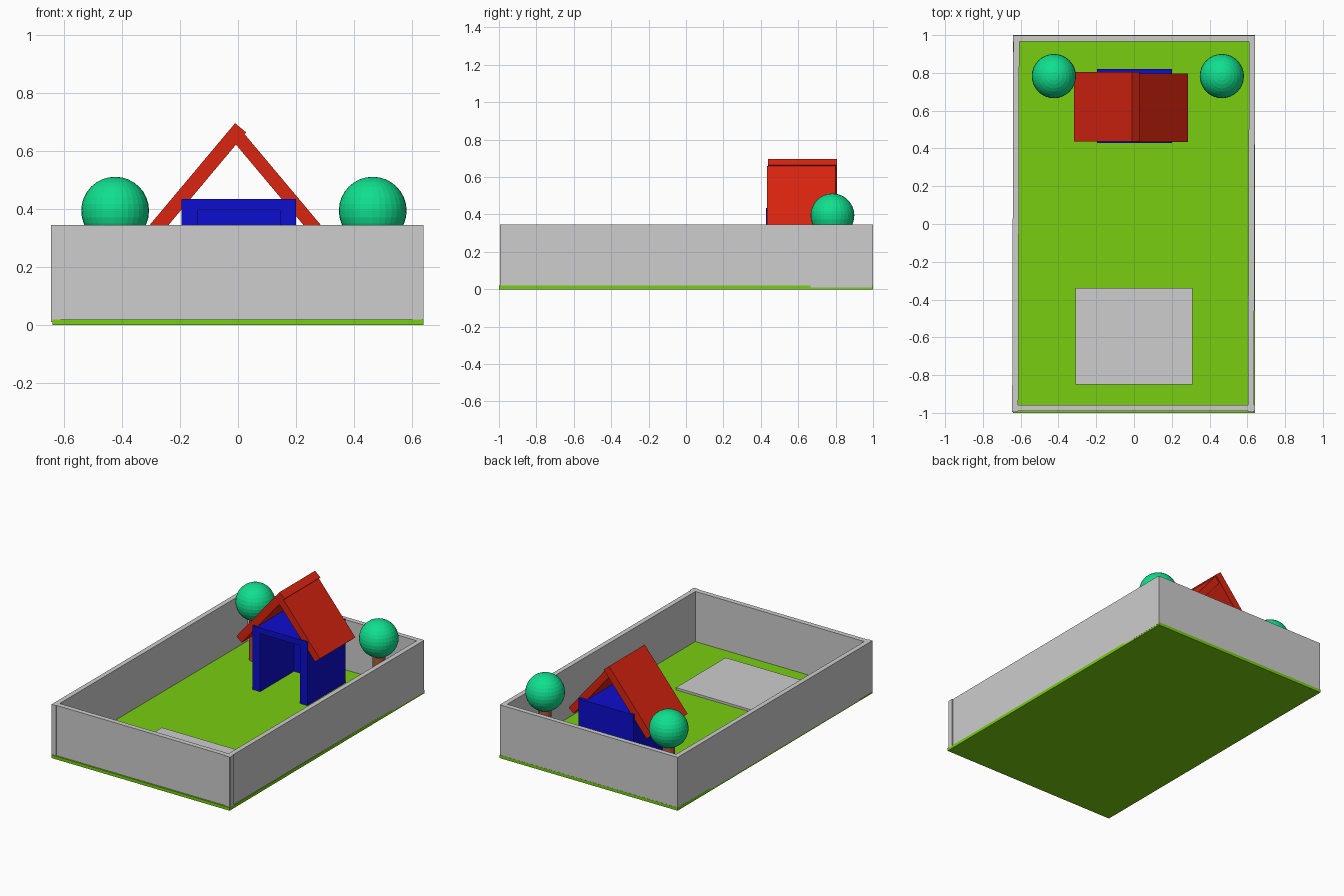
import bpy, bmesh, math
from mathutils import Vector

if "Cube" in bpy.data.objects:
    bpy.data.objects.remove(bpy.data.objects["Cube"])


def material(name, rgb):
    m = bpy.data.materials.new(name)
    m.diffuse_color = (*rgb, 1)
    m.use_nodes = True
    m.node_tree.nodes["Principled BSDF"].inputs["Base Color"].default_value = m.diffuse_color
    return m


GRASS = material("grass green", (0.19, 0.61, 0.005))
STONE = material("light grey", (0.61, 0.61, 0.61))
BLUE = material("wall blue", (0.004, 0.004, 0.62))
RED = material("roof red", (0.70, 0.018, 0.005))
LEAF = material("leaf green", (0.005, 0.74, 0.27))
WOOD = material("trunk brown", (0.40, 0.10, 0.05))


def finish(name, bm, mat):
    mesh = bpy.data.meshes.new(name)
    bmesh.ops.recalc_face_normals(bm, faces=bm.faces)
    bm.to_mesh(mesh)
    bm.free()
    mesh.materials.append(mat)
    ob = bpy.data.objects.new(name, mesh)
    bpy.context.collection.objects.link(ob)
    return ob


def box(name, x, y, z, mat, turn=0.0):
    """Box from (min, max) ranges, optionally turned about z."""
    bm = bmesh.new()
    bmesh.ops.create_cube(bm, size=1)
    bmesh.ops.scale(bm, vec=(x[1] - x[0], y[1] - y[0], z[1] - z[0]), verts=bm.verts)
    ob = finish(name, bm, mat)
    ob.location = [(r[0] + r[1]) / 2 for r in (x, y, z)]
    ob.rotation_euler.z = turn
    return ob


def roof_panel(name, top, side, length, thick, y):
    """Slab sloping down from its outer top edge; side is -1 left, 1 right."""
    a = math.radians(50)
    down = Vector((side * math.cos(a), -math.sin(a)))
    inward = Vector((-side * math.sin(a), -math.cos(a)))
    p = Vector(top)
    corners = [p, p + down * length, p + down * length + inward * thick, p + inward * thick]
    bm = bmesh.new()
    face = bm.faces.new([bm.verts.new((c.x, y[0], c.y)) for c in corners])
    ext = bmesh.ops.extrude_face_region(bm, geom=[face])
    verts = [v for v in ext["geom"] if isinstance(v, bmesh.types.BMVert)]
    bmesh.ops.translate(bm, vec=(0, y[1] - y[0], 0), verts=verts)
    return finish(name, bm, RED)


# Lawn and paved patch
box("lawn", (-0.64, 0.64), (-1, 1), (0, 0.02), GRASS)
box("paved_patch", (-0.31, 0.31), (-0.85, -0.34), (0.015, 0.035), STONE)

# Enclosing walls; the side walls stand very slightly askew
box("front_wall", (-0.64, 0.64), (-0.99, -0.957), (0.015, 0.346), STONE)
box("back_wall", (-0.64, 0.64), (0.967, 0.999), (0.012, 0.346), STONE)
box("left_wall", (-0.642, -0.61), (-0.995, 0.995), (0.01, 0.346), STONE, -0.003)
box("right_wall", (0.606, 0.638), (-0.995, 0.995), (0.01, 0.346), STONE, -0.003)

# House, open at the front
box("house_left_wall", (-0.195, -0.14), (0.428, 0.82), (0.02, 0.397), BLUE)
box("house_right_wall", (0.145, 0.2), (0.428, 0.82), (0.02, 0.397), BLUE)
box("house_back_wall", (-0.14, 0.145), (0.775, 0.82), (0.02, 0.397), BLUE)
box("house_ceiling", (-0.195, 0.2), (0.428, 0.82), (0.397, 0.435), BLUE)

# Roof: the left panel laps over the right one at the ridge
roof_panel("roof_left", (-0.01, 0.697), -1, 0.48, 0.05, (0.438, 0.806))
roof_panel("roof_right", (0.022, 0.66), 1, 0.41, 0.046, (0.434, 0.798))

# Trees
for side, x in (("left", -0.424), ("right", 0.465)):
    bm = bmesh.new()
    bmesh.ops.create_cone(bm, cap_ends=True, segments=24, radius1=0.038,
                          radius2=0.038, depth=0.32)
    finish("trunk_" + side, bm, WOOD).location = (x, 0.783, 0.175)
    bm = bmesh.new()
    bmesh.ops.create_uvsphere(bm, u_segments=32, v_segments=16, radius=0.117)
    finish("tree_crown_" + side, bm, LEAF).location = (x, 0.783, 0.395)
